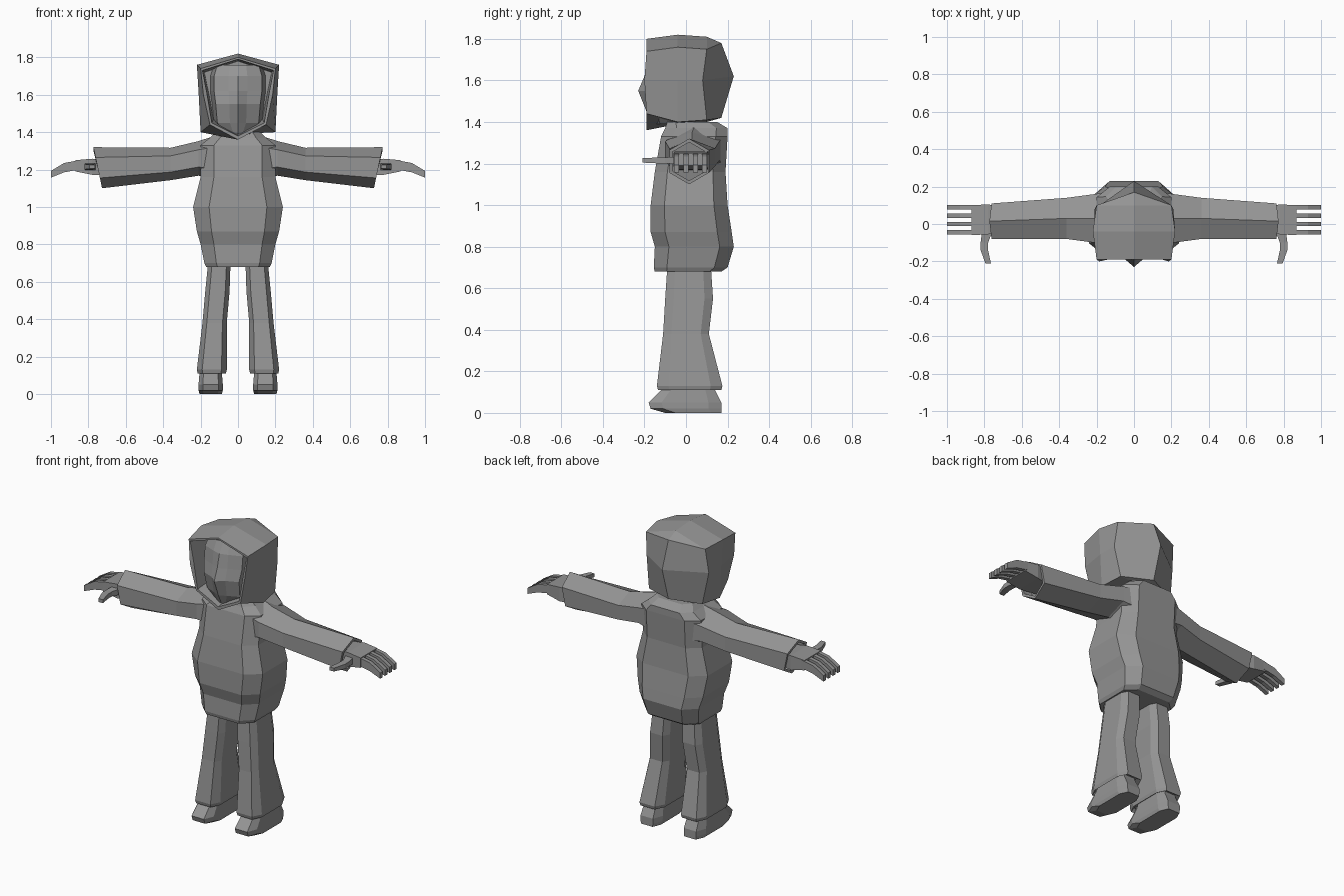
import bpy
import bmesh
from math import cos, sin, pi, copysign
from mathutils import Vector

default_cube = bpy.data.objects.get("Cube")
if default_cube:
    bpy.data.objects.remove(default_cube, do_unlink=True)

grey = bpy.data.materials.new("plain grey")
grey.use_nodes = True
shade = (0.3, 0.3, 0.3, 1)
grey.diffuse_color = shade
grey.node_tree.nodes["Principled BSDF"].inputs["Base Color"].default_value = shade


def loft(name, rings):
    """Skin a list of equal-length closed rings with flat faces and cap both ends."""
    bm = bmesh.new()
    rows = [[bm.verts.new(point) for point in ring] for ring in rings]
    for lower, upper in zip(rows, rows[1:]):
        for i in range(len(lower)):
            bm.faces.new((lower[i - 1], lower[i], upper[i], upper[i - 1]))
    bm.faces.new(rows[0])
    bm.faces.new(rows[-1])
    bmesh.ops.remove_doubles(bm, verts=bm.verts, dist=0.001)
    bmesh.ops.recalc_face_normals(bm, faces=bm.faces)
    mesh = bpy.data.meshes.new(name)
    bm.to_mesh(mesh)
    bm.free()
    mesh.materials.append(grey)
    bpy.context.collection.objects.link(bpy.data.objects.new(name, mesh))


def pair(name, rings):
    """Build a part on the left and its reflection on the right."""
    for word, side in (("left", 1), ("right", -1)):
        loft(f"{word}_{name}", [[(side * p.x, p.y, p.z) for p in ring] for ring in rings])


def polygon(sides, centre, across, up, power=1.0):
    """Flat-sided polygon; a power below one makes it squarer."""
    def reach(value):
        return copysign(abs(value / cos(pi / sides)) ** power, value)

    angles = [pi * (2 * i + 1) / sides for i in range(sides)]
    return [Vector(centre) + Vector(across) * reach(cos(a)) + Vector(up) * reach(sin(a))
            for a in angles]


def column(x, rows):
    """Upright stack of eight-sided rings from height, half width, front and back."""
    return [polygon(8, (x, (front + back) / 2, z), (width, 0, 0), (0, (back - front) / 2, 0), 0.5)
            for z, x, width, front, back in [(r[0], x, *r[1:]) for r in rows]]


def beam(sides, rows, slant=0.0):
    """Sideways stack of rings from x, y, z, half depth and half height."""
    return [polygon(sides, (x, y, z), (0, depth, 0), (slant, 0, height))
            for x, y, z, depth, height in rows]


def mirrored(half):
    """Complete a half ring whose first and last points lie on the centre line."""
    return half + [(-x, y, z) for x, y, z in half[-2:0:-1]]


# Loose pullover body with a fold above the hem
loft("pullover_body", column(0, [
    (0.68, 0.17, -0.15, 0.17),
    (0.7, 0.18, -0.155, 0.2),
    (0.8, 0.2, -0.15, 0.23),
    (0.87, 0.22, -0.17, 0.22),
    (1, 0.24, -0.17, 0.2),
    (1.16, 0.2, -0.15, 0.19),
    (1.33, 0.2, -0.12, 0.2),
    (1.37, 0.15, -0.1, 0.2),
    (1.4, 0.12, -0.09, 0.15),
]))


def hood_ring(y, width, jaw, top, bottom, chin=0.01, bulge=0.0):
    """Peaked outline that narrows to the jaw and closes in a low point."""
    return mirrored([(0, y, top), (width, y, top - 0.06),
                     ((width + jaw) / 2 + bulge, y - bulge, 1.6),
                     (jaw, y, bottom + chin), (0, y, bottom)])


# Hood, from the hollow inside, over the rim, to the ridge at the back
ridge = [(0, 0.17, 1.78), (0, 0.17, 1.78), (0, 0.23, 1.62), (0, 0.17, 1.42), (0, 0.17, 1.42)]
loft("hood", [
    hood_ring(-0.04, 0.18, 0.13, 1.78, 1.4, chin=0.07),
    hood_ring(-0.19, 0.19, 0.14, 1.79, 1.38, chin=0.07),
    hood_ring(-0.19, 0.2, 0.15, 1.8, 1.36, chin=0.08, bulge=0.01),
    hood_ring(-0.04, 0.22, 0.2, 1.82, 1.39),
    hood_ring(0.1, 0.2, 0.18, 1.81, 1.4, bulge=0.02),
    mirrored(ridge),
])


def face_ring(z, width, nose):
    """Rounded front with a central ridge and a flat hidden back."""
    brow = (nose - 0.15) / 2
    return mirrored([(0, nose, z), (width / 3, brow, z), (width * 0.85, brow + 0.03, z),
                     (width, -0.03, z), (0, -0.02, z)])


# Face set inside the hood
loft("face", [
    face_ring(1.76, 0.13, -0.14),
    face_ring(1.7, 0.15, -0.18),
    face_ring(1.62, 0.15, -0.2),
    face_ring(1.55, 0.14, -0.23),
    face_ring(1.45, 0.13, -0.19),
    face_ring(1.39, 0.07, -0.16),
])

# Six-sided sleeves, folded inward at the cuff
shoulder = beam(6, [
    (0.14, 0.04, 1.26, 0.13, 0.1),
    (0.21, 0.03, 1.26, 0.13, 0.08),
    (0.36, 0.03, 1.23, 0.11, 0.075),
])
cuff = beam(6, [
    (0.75, 0.015, 1.21, 0.095, 0.095),
    (0.75, 0.015, 1.21, 0.08, 0.08),
    (0.69, 0.015, 1.21, 0.08, 0.08),
], slant=0.02)
pair("sleeve", shoulder + cuff)

# Flared trouser legs, whose centres drift outward towards the hem
leg = []
for z, x, *size in [
    (0.7, 0.1, 0.06, -0.09, 0.12),
    (0.55, 0.11, 0.065, -0.1, 0.13),
    (0.38, 0.125, 0.065, -0.11, 0.11),
    (0.13, 0.14, 0.08, -0.14, 0.175),
    (0.11, 0.14, 0.075, -0.135, 0.17),
    (0.13, 0.14, 0.06, -0.12, 0.14),
]:
    leg += column(x, [(z, *size)])
pair("trouser_leg", leg)

# Shoes with a thick sole and sloping upper
pair("shoe", column(0.146, [
    (0, 0.06, -0.1, 0.17),
    (0.02, 0.065, -0.17, 0.17),
    (0.05, 0.065, -0.18, 0.17),
    (0.11, 0.06, -0.12, 0.14),
    (0.14, 0.055, -0.11, 0.13),
]))

# Palms
pair("palm", beam(4, [
    (0.68, 0.025, 1.21, 0.06, 0.04),
    (0.78, 0.025, 1.215, 0.08, 0.043),
    (0.87, 0.02, 1.22, 0.08, 0.03),
]))

# Four bent fingers on each hand
for number in range(4):
    y = 0.045 * (number - 1)
    pair(f"finger_{number + 1}", beam(4, [
        (0.85, y, 1.225, 0.012, 0.025),
        (0.93, y, 1.21, 0.012, 0.025),
        (1, y, 1.175, 0.012, 0.018),
    ]))

# Thumbs reaching forward
pair("thumb", [polygon(4, (x, y, 1.215), (width, 0, 0), (0, 0, width * 0.7))
               for x, y, width in ((0.78, -0.02, 0.03), (0.8, -0.1, 0.02), (0.8, -0.14, 0.02),
                                   (0.78, -0.21, 0.015))])
